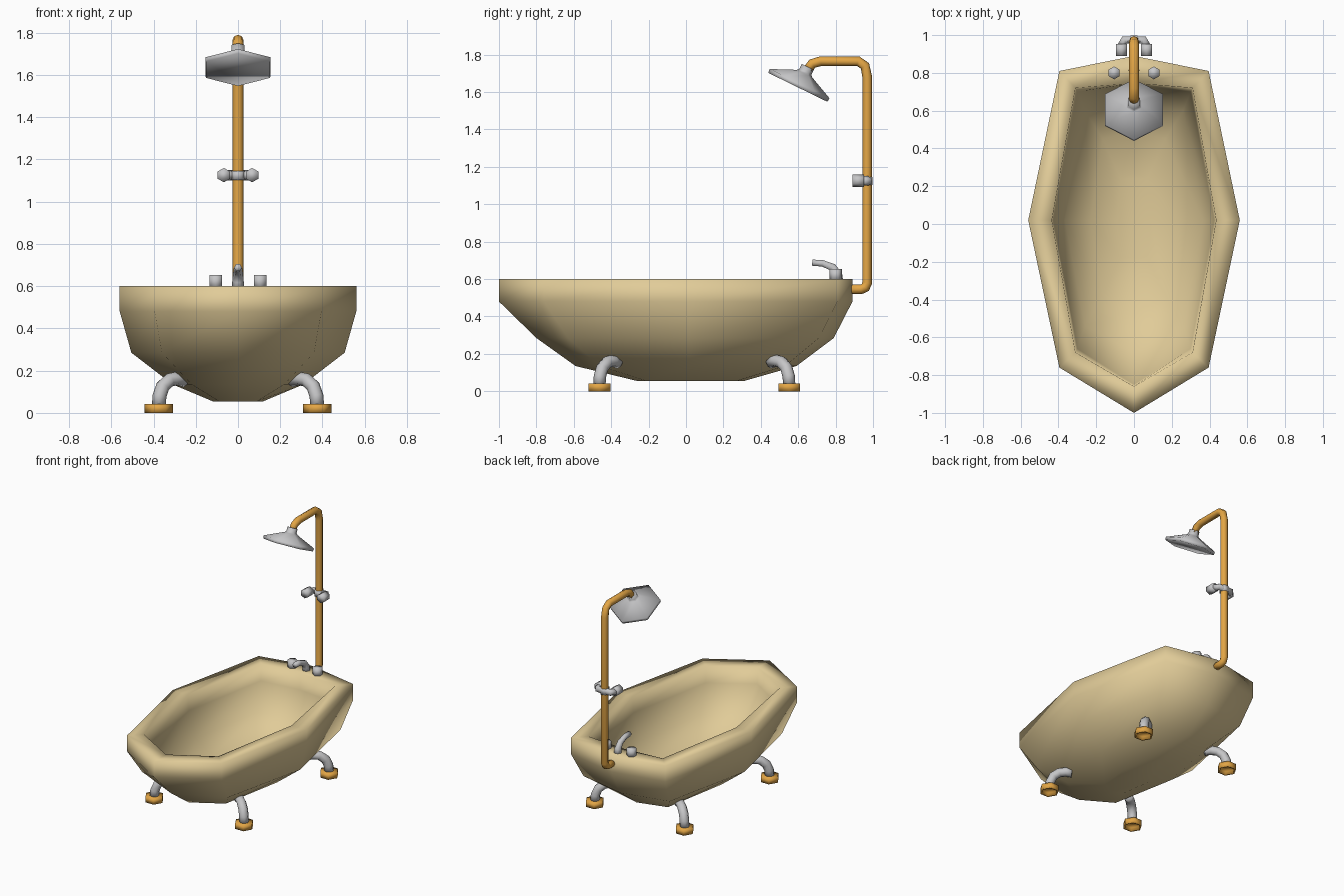
import bpy, bmesh, math
from mathutils import Vector

if "Cube" in bpy.data.objects:
    bpy.data.objects.remove(bpy.data.objects["Cube"])


def material(name, rgb):
    m = bpy.data.materials.new(name)
    m.diffuse_color = (*rgb, 1)
    m.use_nodes = True
    m.node_tree.nodes["Principled BSDF"].inputs["Base Color"].default_value = m.diffuse_color
    return m


CREAM = material("cream_enamel", (0.75, 0.60, 0.315))
GREY = material("grey_metal", (0.56, 0.56, 0.57))
BRASS = material("brass", (0.77, 0.38, 0.06))


def loft(name, rings, mat):
    """Skin a list of equal-length point rings and cap both ends."""
    bm = bmesh.new()
    vs = [[bm.verts.new(p) for p in r] for r in rings]
    n = len(vs[0])
    for a, b in zip(vs, vs[1:]):
        for i in range(n):
            j = (i + 1) % n
            bm.faces.new((a[i], a[j], b[j], b[i]))
    bm.faces.new(vs[0][::-1])
    bm.faces.new(vs[-1])
    bmesh.ops.recalc_face_normals(bm, faces=bm.faces)
    me = bpy.data.meshes.new(name)
    bm.to_mesh(me)
    bm.free()
    me.materials.append(mat)
    for p in me.polygons:
        p.use_smooth = True
    ob = bpy.data.objects.new(name, me)
    bpy.context.collection.objects.link(ob)
    return ob


def ring(c, axis, r, side, n=6):
    """Regular polygon around c; its first corner points along side."""
    axis = Vector(axis).normalized()
    u = Vector(side)
    u = (u - axis * u.dot(axis)).normalized()
    v = axis.cross(u)
    return [Vector(c) + r * (u * math.cos(2 * math.pi * i / n) + v * math.sin(2 * math.pi * i / n))
            for i in range(n)]


def tube(name, pts, radii, side, mat, n=6):
    pts = [Vector(p) for p in pts]
    rings = []
    for i, p in enumerate(pts):
        d = Vector()
        if i:
            d += (p - pts[i - 1]).normalized()
        if i < len(pts) - 1:
            d += (pts[i + 1] - p).normalized()
        r = radii if isinstance(radii, (int, float)) else radii[i]
        rings.append(ring(p, d, r, side, n))
    return loft(name, rings, mat)


# Tub: each ring is an eight-sided outline
# (z, half width, corner x, corner y back, corner y front, tip y back, tip y front)
def outline(z, w, cx, cb, cf, tb, tf):
    return [(w, 0.02, z), (cx, cb, z), (0, tb, z), (-cx, cb, z),
            (-w, 0.02, z), (-cx, cf, z), (0, tf, z), (cx, cf, z)]


loft("tub", [outline(*r) for r in (
    (0.055, 0.12, 0.09, 0.27, -0.21, 0.31, -0.26),
    (0.135, 0.31, 0.22, 0.53, -0.46, 0.59, -0.59),
    (0.285, 0.505, 0.36, 0.71, -0.63, 0.79, -0.80),
    (0.48, 0.56, 0.395, 0.81, -0.76, 0.89, -1.00),
    (0.60, 0.56, 0.395, 0.81, -0.76, 0.89, -1.00),
    (0.60, 0.435, 0.31, 0.72, -0.68, 0.745, -0.86),
    (0.48, 0.425, 0.30, 0.70, -0.66, 0.735, -0.85),
    (0.29, 0.365, 0.26, 0.60, -0.54, 0.65, -0.68),
    (0.19, 0.23, 0.165, 0.45, -0.38, 0.49, -0.48),
    (0.14, 0.09, 0.07, 0.24, -0.18, 0.27, -0.22),
)], CREAM)

# Four curved legs on hexagonal feet, hollow underneath
for sx, sn in ((-1, "left"), (1, "right")):
    for y, dy, yn in ((-0.463, 1, "front"), (0.552, -1, "back")):
        x = sx * 0.375
        path = [(x - sx * 0.11 * t, y + dy * 0.09 * t, z) for t, z in
                ((0, 0.03), (0.03, 0.08), (0.17, 0.125), (0.45, 0.155), (0.8, 0.163), (1.1, 0.155))]
        tube(f"{yn}_{sn}_leg", path, 0.033, (1, sx * dy, 0), GREY, 8)
        loft(f"{yn}_{sn}_foot", [ring((x, y, z), (0, 0, 1), r, (1, 0, 0)) for z, r in
                                 ((0.025, 0.055), (0, 0.055), (0, 0.067), (0.042, 0.067))], BRASS)

# Shower pipe
tube("shower_pipe", [(0, 0.87, 0.545), (0, 0.935, 0.545), (0, 0.959, 0.555), (0, 0.969, 0.58),
                     (0, 0.969, 1.68), (0, 0.957, 1.74), (0, 0.92, 1.765), (0, 0.72, 1.765),
                     (0, 0.675, 1.752), (0, 0.645, 1.71)], 0.026, (1, 0, 0), BRASS, 8)

# Shower head: tilted hexagonal cone
c, ax = Vector((0, 0.603, 1.636)), Vector((0, 0.44, 0.9)).normalized()
loft("shower_head", [ring(c + ax * h, ax, r, (0, -1, 0)) for h, r in
                     ((-0.012, 0.176), (0.01, 0.178), (0.07, 0.045), (0.08, 0.036), (0.11, 0.036))], GREY)

# Pipe clamp: collar, bent bar and two knobs
tube("clamp_collar", [(0, 0.968, 1.103), (0, 0.968, 1.146)], 0.034, (1, 0, 0), GREY)
tube("clamp_bar", [(-0.068, 0.94, 1.125), (-0.05, 0.975, 1.125), (0.05, 0.975, 1.125),
                   (0.068, 0.94, 1.125)], 0.025, (0, 0, 1), GREY)
for sx, sn in ((-1, "left"), (1, "right")):
    tube(f"clamp_knob_{sn}", [(sx * 0.067, 0.89, 1.126), (sx * 0.067, 0.953, 1.126)],
         0.034, (0, 0, 1), GREY)
    # Tap knobs on the rim
    tube(f"tap_knob_{sn}", [(sx * 0.105, 0.80, 0.59), (sx * 0.105, 0.80, 0.653)],
         0.034, (0, 1, 0), GREY)

# Spout
tube("spout", [(0, 0.815, 0.585), (0, 0.812, 0.625), (0, 0.785, 0.663), (0, 0.73, 0.684),
               (0, 0.675, 0.688)], (0.03, 0.027, 0.023, 0.02, 0.019), (1, 0, 0), GREY)
